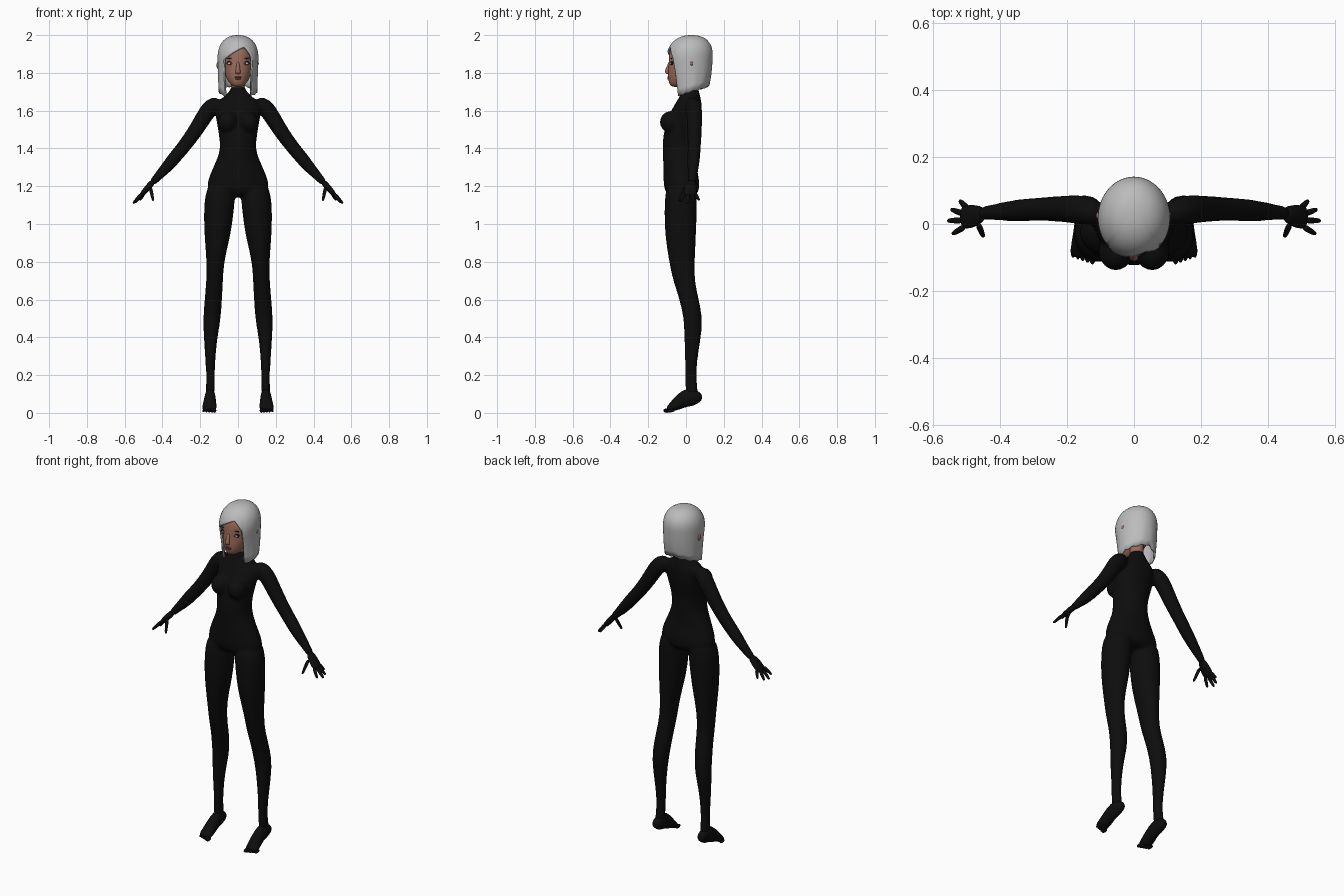
import bpy, bmesh, math
from mathutils import Vector, Matrix

if "Cube" in bpy.data.objects:
    bpy.data.objects.remove(bpy.data.objects["Cube"])

X, Y, Z = Vector((1, 0, 0)), Vector((0, 1, 0)), Vector((0, 0, 1))


def material(name, r, g, b, rough=0.7):
    m = bpy.data.materials.new(name)
    m.use_nodes = True
    m.diffuse_color = (r, g, b, 1)
    node = m.node_tree.nodes["Principled BSDF"]
    node.inputs["Base Color"].default_value = (r, g, b, 1)
    node.inputs["Roughness"].default_value = rough
    return m


suit = material("black suit", 0.004, 0.004, 0.004)
silver = material("silver hair", 0.5, 0.5, 0.5)
skin = material("skin", 0.33, 0.15, 0.1)
lip = material("lips", 0.24, 0.08, 0.065)
dark = material("dark lashes", 0.015, 0.01, 0.01)
white = material("eye white", 0.55, 0.55, 0.53)
iris = material("grey iris", 0.09, 0.1, 0.11)


def tube(bm, rings, ref=X, axis=None, side=1, n=16):
    """Closed loft through (x, y, z, radius along ref, other radius)."""
    pts = [Vector(r[:3]) for r in rings]
    loops = []
    for i, r in enumerate(rings):
        t = axis or (pts[min(i + 1, len(pts) - 1)] - pts[max(i - 1, 0)]).normalized()
        a = (ref - t * ref.dot(t)).normalized()
        b = t.cross(a)
        loop = []
        for k in range(n):
            ang = math.tau * k / n
            p = pts[i] + 1.02 * (a * r[3] * math.cos(ang) + b * r[4] * math.sin(ang))
            loop.append(bm.verts.new((p.x * side, p.y, p.z)))
        loops.append(loop)
    for lo, hi in zip(loops, loops[1:]):
        for k in range(n):
            bm.faces.new((lo[k], lo[(k + 1) % n], hi[(k + 1) % n], hi[k]))
    bm.faces.new(loops[0])
    bm.faces.new(loops[-1])


def ball(bm, centre, radii):
    mat = Matrix.Translation(centre) @ Matrix.Diagonal((*radii, 1))
    bmesh.ops.create_uvsphere(bm, u_segments=20, v_segments=12, radius=1, matrix=mat)


def finish(bm, name, mat, subsurf=1, recalc=True):
    if recalc:
        bmesh.ops.recalc_face_normals(bm, faces=bm.faces)
    for f in bm.faces:
        f.smooth = True
    me = bpy.data.meshes.new(name)
    bm.to_mesh(me)
    bm.free()
    me.materials.append(mat)
    ob = bpy.data.objects.new(name, me)
    bpy.context.collection.objects.link(ob)
    if subsurf:
        ob.modifiers.new("smooth surface", "SUBSURF").levels = subsurf
        ob.modifiers[-1].render_levels = subsurf
    return ob


# Body: torso, bust, legs and arms fused into one skin-tight suit
body = bmesh.new()
torso = [(1.74, .02, .038, .042), (1.70, .025, .042, .045), (1.675, .02, .075, .055),
         (1.64, .015, .12, .07), (1.6, 0, .125, .08), (1.55, -.01, .115, .088),
         (1.48, -.03, .103, .09), (1.42, -.033, .094, .092), (1.37, -.033, .1, .09),
         (1.3, -.032, .132, .088), (1.24, -.025, .158, .095), (1.18, -.022, .172, .095),
         (1.14, -.02, .12, .07)]
tube(body, [(0, cy, z, rx, ry) for z, cy, rx, ry in torso], axis=Z)
leg = [(.085, -.025, 1.22, .075, .08), (.098, -.027, 1.13, .082, .087),
       (.105, -.03, 1.0, .076, .085), (.112, -.027, .9, .063, .079),
       (.12, -.022, .8, .046, .068), (.124, -.012, .7, .044, .058),
       (.129, .012, .62, .046, .052), (.138, .04, .5, .048, .05),
       (.145, .035, .4, .036, .045), (.147, .028, .3, .028, .034),
       (.145, .025, .2, .022, .03), (.147, .028, .14, .023, .032),
       (.148, .036, .08, .025, .035)]
arm = [(.09, .03, 1.65, .03, .03), (.14, .04, 1.63, .046, .048),
       (.185, .045, 1.56, .042, .043), (.23, .045, 1.485, .038, .04),
       (.29, .045, 1.405, .034, .036), (.345, .04, 1.34, .034, .036),
       (.4, .037, 1.275, .027, .028), (.44, .033, 1.235, .021, .021),
       (.46, .03, 1.21, .022, .018)]
for s in (1, -1):
    ball(body, (.054 * s, -.082, 1.54), (.053, .058, .058))
    tube(body, leg, axis=Z, side=s)
    tube(body, arm, ref=Y, side=s)
ob = finish(body, "body_suit", suit)
mod = ob.modifiers.new("fuse", "REMESH")
mod.mode, mod.voxel_size, mod.use_smooth_shade = "VOXEL", 0.009, True
mod = ob.modifiers.new("soften", "SMOOTH")
mod.factor, mod.iterations = 0.5, 6

# Hands and feet
palm = [(.445, .033, 1.23, .019, .016), (.475, .024, 1.195, .034, .017),
        (.505, .02, 1.16, .036, .014), (.515, .02, 1.15, .028, .009)]
fingers = [((.505, -.008, 1.165), (.542, -.03, 1.118)), ((.51, .011, 1.16), (.556, .01, 1.108)),
           ((.508, .03, 1.16), (.546, .044, 1.112)), ((.497, .046, 1.165), (.52, .07, 1.125)),
           ((.465, .0, 1.2), (.449, -.038, 1.122))]
foot = [(.148, .086, .082, .012, .012), (.148, .07, .082, .026, .03),
        (.148, .03, .085, .028, .05), (.148, -.01, .075, .03, .045),
        (.15, -.05, .046, .036, .033), (.152, -.085, .024, .038, .02),
        (.152, -.1, .018, .034, .012)]
for s, label in ((1, "left"), (-1, "right")):
    bm = bmesh.new()
    tube(bm, palm, ref=Y, side=s)
    for base, tip in fingers:
        base, tip = Vector(base), Vector(tip)
        tube(bm, [(*base.lerp(tip, t), r, r) for t, r in
                  ((0, .011), (.5, .0095), (.9, .0075), (1, .004))], ref=Y, side=s, n=8)
    finish(bm, label + "_hand", suit)
    bm = bmesh.new()
    tube(bm, foot, side=s)
    for i in range(5):
        ball(bm, (s * (.124 + .0145 * i), -.1 + .005 * i, .012),
             (.0095 - .0006 * i, .021, .0115 - .0007 * i))
    finish(bm, label + "_foot", suit)

# Head with neck, nose and ears
bm = bmesh.new()
skull = [(1.725, -.05, .018, .02), (1.735, -.045, .035, .04), (1.755, -.03, .052, .061),
         (1.785, -.015, .066, .08), (1.82, 0, .076, .092), (1.86, .01, .082, .1),
         (1.9, .015, .083, .105), (1.94, .02, .07, .095), (1.97, .02, .04, .06)]
tube(bm, [(0, cy, z, rx, ry) for z, cy, rx, ry in skull], axis=Z, n=24)
tube(bm, [(0, .022, z, .036, .039) for z in (1.7, 1.73, 1.76, 1.8)], axis=Z)
tube(bm, [(0, -.082, 1.865, .008, .008), (0, -.092, 1.835, .009, .009),
          (0, -.102, 1.81, .013, .012), (0, -.1, 1.798, .014, .01),
          (0, -.09, 1.792, .009, .006)], axis=Z, n=12)
ball(bm, (.098, .03, 1.85), (.0125, .011, .014))
ball(bm, (-.1, .025, 1.84), (.014, .014, .022))
finish(bm, "head", skin)

bm = bmesh.new()
ball(bm, (0, -.091, 1.777), (.018, .008, .005))
ball(bm, (0, -.091, 1.769), (.016, .008, .0055))
finish(bm, "lips", lip, 0)

# Eyes and brows
parts = {"eye_lashes": (dark, (.039, -.0735, 1.852), (.022, .0085, .011)),
         "eyeballs": (white, (.039, -.0745, 1.85), (.018, .0095, .0075)),
         "irises": (iris, (.038, -.0795, 1.85), (.007, .0055, .007)),
         "pupils": (dark, (.038, -.0835, 1.85), (.003, .0025, .003)),
         "eyebrows": (dark, (.04, -.0755, 1.877), (.022, .006, .0025))}
for name, (mat, c, r) in parts.items():
    bm = bmesh.new()
    for s in (1, -1):
        ball(bm, (c[0] * s, c[1], c[2]), r)
    finish(bm, name, mat, 0)


# Hair: bob with a swept fringe, each column running from crown to hem
def hem(ang):
    d = math.degrees(ang)
    apex = 20
    span = 30 if d > apex else 70
    fringe = 1.937 - .075 * (min(abs(d - apex) / span, 1)) ** 1.3
    bob = 1.676 + .06 * max(0, (abs(d) - 50) / 130) + .003 * math.sin(ang * 14)
    k = min(max((abs(d) - 46) / 7, 0), 1)
    return fringe + (bob - fringe) * k * k * (3 - 2 * k)


def hair_point(ang, z):
    high = max(0, (z - 1.88) / .12)
    low = min(max(0, (1.88 - z) / .2), 1)
    f = max(0, 1 - high ** 2.3) ** (1 / 2.3)
    front, back = -.105 + .04 * low, .14 - .03 * low * low
    cy, ry = (front + back) / 2, (back - front) / 2
    cy += .012 * min(high, 1)
    f *= 1 + .008 * low * math.sin(ang * 14)
    ang -= .22 * math.sin(ang) * low
    return ((.108 - .006 * low) * f * math.sin(ang), cy - ry * f * math.cos(ang), z)


COLS, ROWS = 96, 16
bm = bmesh.new()
columns = []
for c in range(COLS):
    ang = math.tau * c / COLS - math.pi
    zb = hem(ang)
    columns.append([bm.verts.new(hair_point(ang, 2 - (2 - zb) * (r / ROWS) ** 2))
                    for r in range(ROWS + 1)])
for c in range(COLS):
    p, q = columns[c], columns[(c + 1) % COLS]
    for r in range(ROWS):
        bm.faces.new((p[r + 1], q[r + 1], q[r], p[r]))
bmesh.ops.remove_doubles(bm, verts=[col[0] for col in columns], dist=1e-4)
hair = finish(bm, "hair", silver, 0, recalc=False)
mod = hair.modifiers.new("thickness", "SOLIDIFY")
mod.thickness, mod.offset = 0.011, -1
